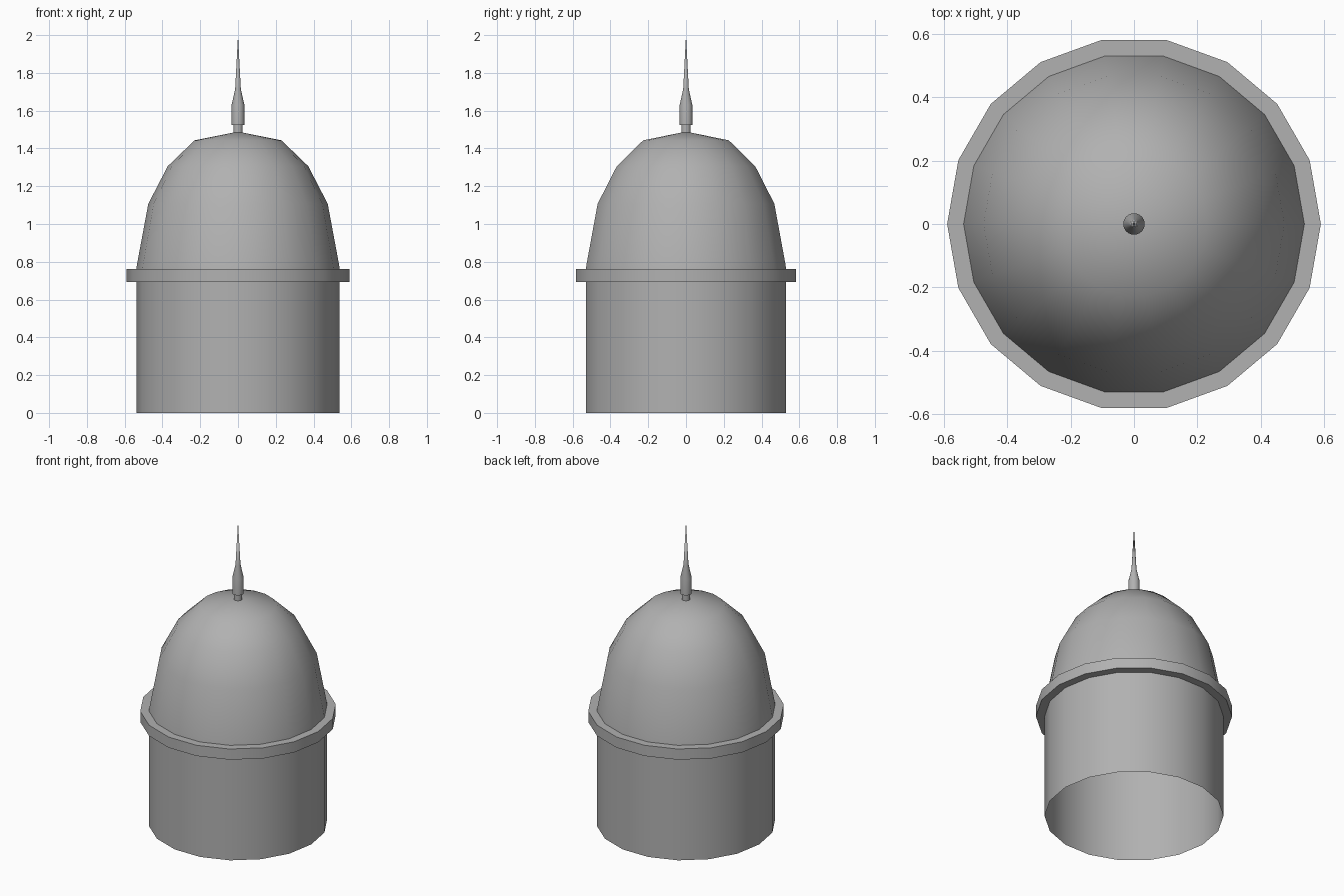
import bpy, math

if "Cube" in bpy.data.objects:
    bpy.data.objects.remove(bpy.data.objects["Cube"])

SIDES = 18

# Mid-grey stone colour
stone = bpy.data.materials.new("stone")
stone.diffuse_color = (0.44, 0.44, 0.44, 1)
stone.use_nodes = True
stone.node_tree.nodes["Principled BSDF"].inputs["Base Color"].default_value = stone.diffuse_color


def lathe(name, profile, sides=SIDES, closed=False, angle=40):
    """Revolve (radius, z) points about the z axis; zero radius gives a pole."""
    verts, rings, faces = [], [], []
    for r, z in profile:
        n = 1 if r == 0 else sides
        start = len(verts)
        rings.append([start + i % n for i in range(sides)])
        for i in range(n):
            a = math.tau * i / sides
            verts.append((r * math.cos(a), r * math.sin(a), z))
    pairs = list(zip(rings, rings[1:]))
    if closed:
        pairs.append((rings[-1], rings[0]))
    for lo, hi in pairs:
        for i in range(sides):
            j = (i + 1) % sides
            quad = [lo[i], lo[j], hi[j], hi[i]]
            faces.append(list(dict.fromkeys(quad)))
    mesh = bpy.data.meshes.new(name)
    mesh.from_pydata(verts, [], faces)
    mesh.update()
    mesh.materials.append(stone)
    obj = bpy.data.objects.new(name, mesh)
    bpy.context.collection.objects.link(obj)
    bpy.ops.object.select_all(action='DESELECT')
    obj.select_set(True)
    bpy.context.view_layer.objects.active = obj
    bpy.ops.object.shade_smooth_by_angle(angle=math.radians(angle))
    return obj


# Open-bottomed drum wall
lathe("drum", [(0.538, 0), (0.538, 0.763)])

# Projecting cornice ring
lathe("cornice", [(0.538, 0.692), (0.59, 0.692), (0.59, 0.763), (0.538, 0.763)],
      closed=True)

# Faceted-profile dome
lathe("dome", [(0.538, 0.763), (0.535, 0.785), (0.475, 1.107), (0.372, 1.306),
               (0.23, 1.443), (0, 1.489)])

# Finial: narrow stem, thicker collar, tapering needle
lathe("finial", [(0.025, 1.47), (0.025, 1.524), (0.034, 1.524), (0.034, 1.63),
                 (0.015, 1.715), (0, 2.0)])
